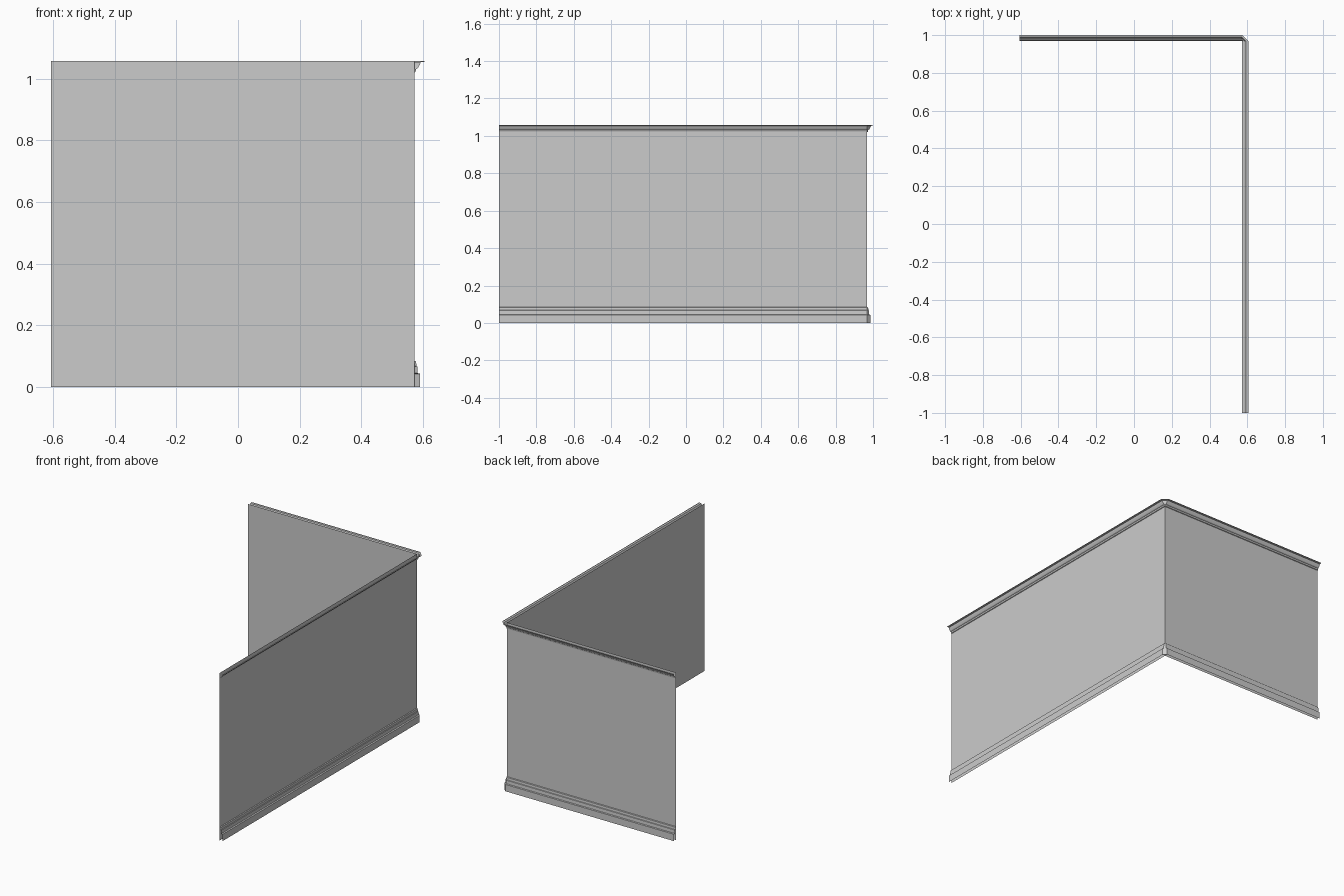
import bpy, bmesh
from mathutils import Vector

cube = bpy.data.objects.get("Cube")
if cube:
    bpy.data.objects.remove(cube)

# Single plaster colour
plaster = bpy.data.materials.new("plaster_grey")
plaster.use_nodes = True
grey = (0.6, 0.6, 0.6, 1)
plaster.diffuse_color = grey
plaster.node_tree.nodes["Principled BSDF"].inputs["Base Color"].default_value = grey

# Wall line: along the right wall, round the corner, along the back wall
START, CORNER, END = Vector((0.572, -1)), Vector((0.572, 0.968)), Vector((-0.607, 0.968))
RIGHT, BACK = Vector((1, 0)), Vector((0, 1))
PATH = [(START, RIGHT), (CORNER, RIGHT), (CORNER, BACK), (END, BACK)]


def sweep(name, profile):
    """Sweep an (outward, height) profile along the wall, chamfering the corner."""
    bm = bmesh.new()
    rows = [[bm.verts.new((*(p + n * out), z)) for out, z in profile] for p, n in PATH]
    for a, b in zip(rows, rows[1:]):
        for i in range(len(profile) - 1):
            bm.faces.new((a[i], b[i], b[i + 1], a[i + 1]))
    bmesh.ops.remove_doubles(bm, verts=bm.verts, dist=0.00001)
    mesh = bpy.data.meshes.new(name)
    bm.to_mesh(mesh)
    bm.free()
    mesh.materials.append(plaster)
    obj = bpy.data.objects.new(name, mesh)
    bpy.context.collection.objects.link(obj)


# Thin walls
sweep("walls", [(0, 0), (0, 1.058)])

# Stepped skirting board at the foot
sweep("skirting_board", [(0.019, 0), (0.019, 0.043), (0.011, 0.045), (0.010, 0.066),
                         (0.007, 0.068), (0.006, 0.083), (0, 0.085)])

# Flared crown moulding, open at the top
sweep("crown_moulding", [(0, 1.02), (0.004, 1.022), (0.006, 1.031), (0.012, 1.035),
                         (0.018, 1.046), (0.021, 1.054), (0.033, 1.055), (0.033, 1.058)])
